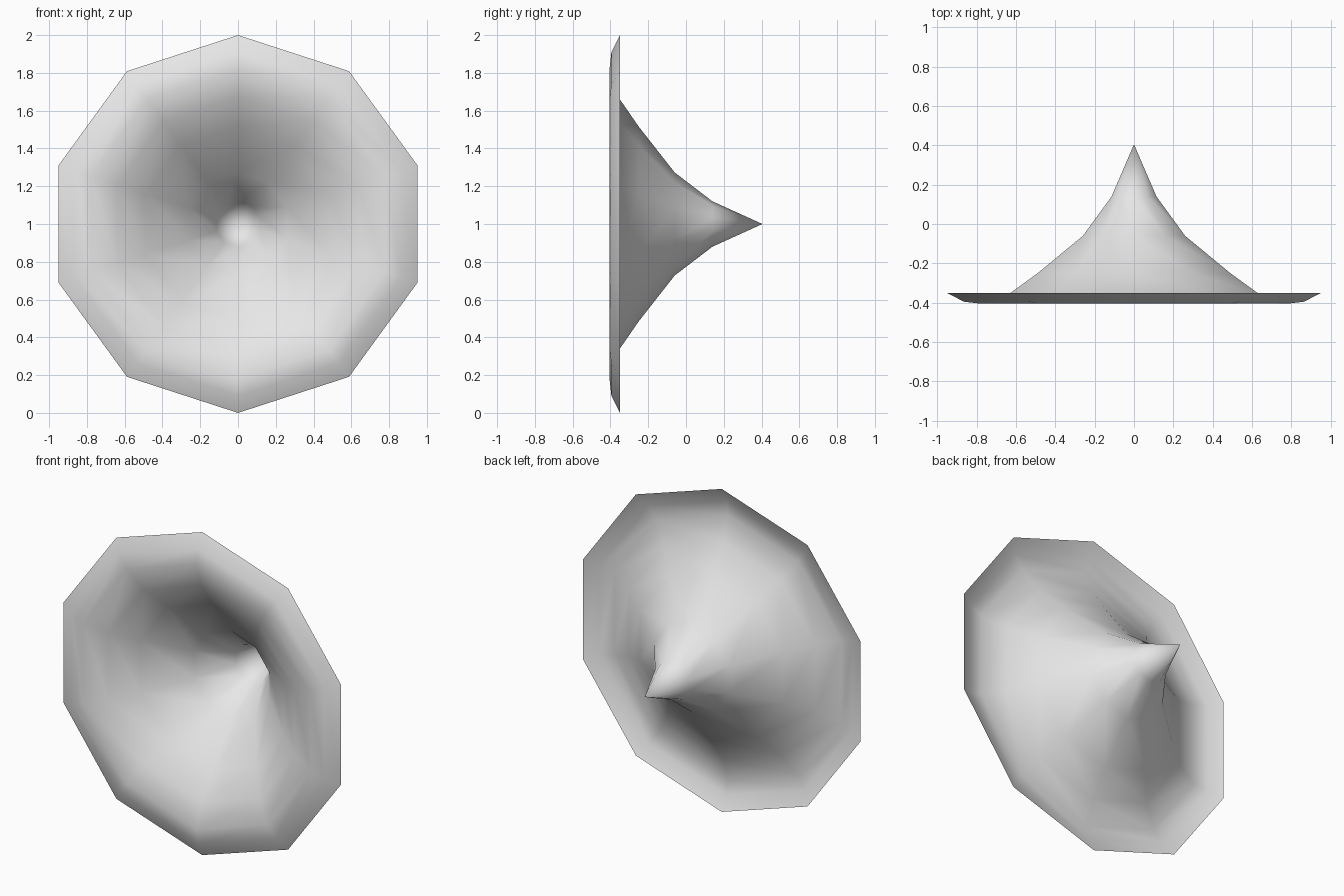
import bpy
import bmesh
import math

if "Cube" in bpy.data.objects:
    bpy.data.objects.remove(bpy.data.objects["Cube"])

SIDES = 10
# Flared profile: (radius, depth along y) from the rim to the throat
PROFILE = [(1.0, -0.35), (0.91, -0.395), (0.82, -0.405), (0.67, -0.357),
           (0.515, -0.25), (0.273, -0.06), (0.12, 0.14)]
TIP_Y = 0.405

grey = bpy.data.materials.new("light grey")
grey.diffuse_color = (0.8, 0.8, 0.8, 1.0)
grey.use_nodes = True
grey.node_tree.nodes["Principled BSDF"].inputs["Base Color"].default_value = grey.diffuse_color

# Horn: an open, thin ten-sided flare closing to a point at the back
bm = bmesh.new()
rings = []
for radius, y in PROFILE:
    ring = []
    for i in range(SIDES):
        a = math.pi / 2 + 2 * math.pi * i / SIDES
        ring.append(bm.verts.new((radius * math.cos(a), y, 1 + radius * math.sin(a))))
    rings.append(ring)

# Flare walls
for outer, inner in zip(rings, rings[1:]):
    for i in range(SIDES):
        j = (i + 1) % SIDES
        bm.faces.new((outer[i], inner[i], inner[j], outer[j]))

# Pointed tip
tip = bm.verts.new((0, TIP_Y, 1))
for i in range(SIDES):
    bm.faces.new((rings[-1][i], tip, rings[-1][(i + 1) % SIDES]))

# Outside of the horn faces backwards
bmesh.ops.recalc_face_normals(bm, faces=bm.faces)
if sum(f.normal.y * f.calc_area() for f in bm.faces) < 0:
    bmesh.ops.reverse_faces(bm, faces=bm.faces)
for f in bm.faces:
    f.smooth = True

mesh = bpy.data.meshes.new("horn")
bm.to_mesh(mesh)
bm.free()
mesh.materials.append(grey)
bpy.context.collection.objects.link(bpy.data.objects.new("horn", mesh))
